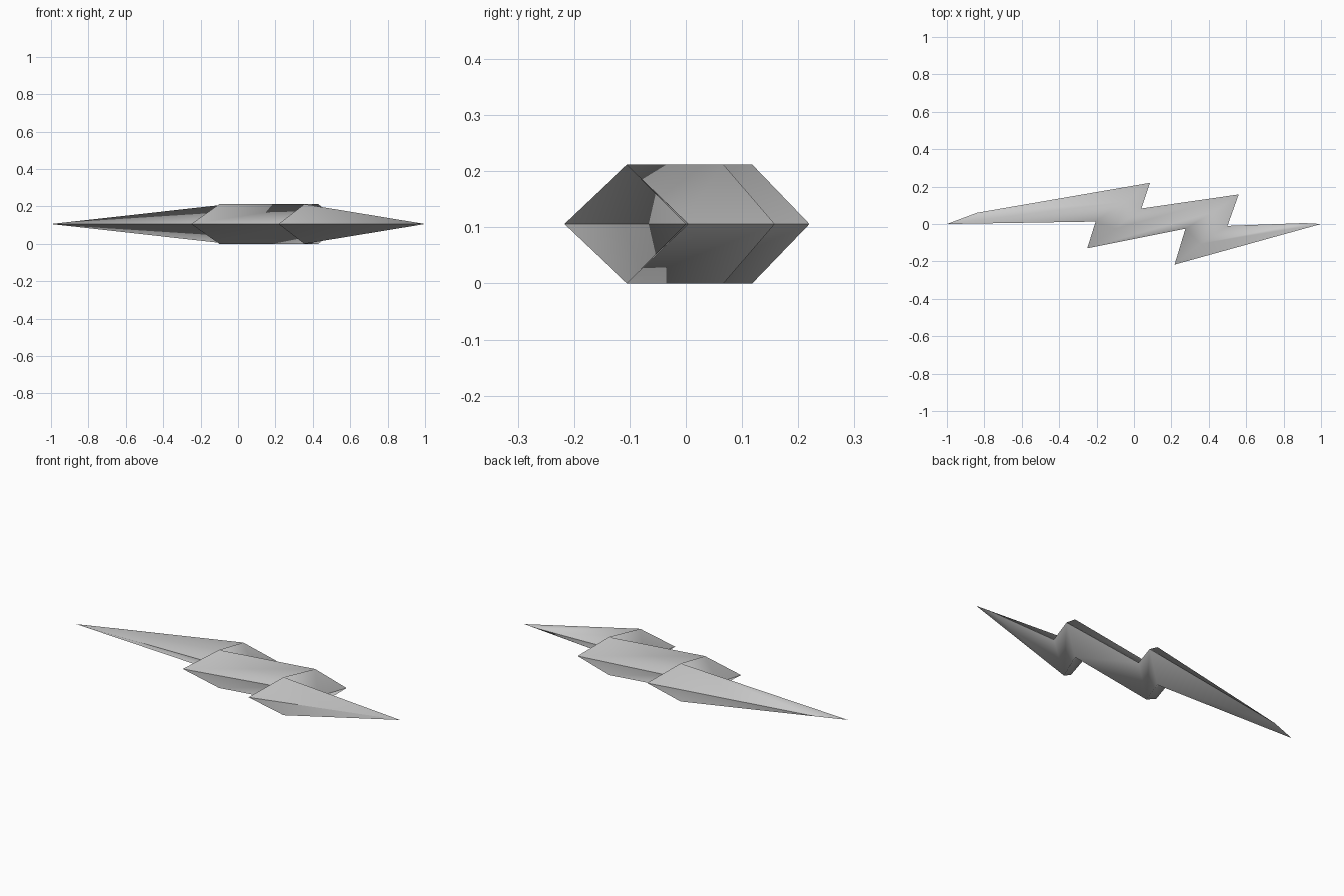
import bpy, bmesh

if "Cube" in bpy.data.objects:
    bpy.data.objects.remove(bpy.data.objects["Cube"], do_unlink=True)

grey = bpy.data.materials.new("plain_grey")
grey.use_nodes = True
colour = (0.6, 0.6, 0.6, 1)
grey.diffuse_color = colour
grey.node_tree.nodes["Principled BSDF"].inputs["Base Color"].default_value = colour

HALF = 0.106  # half thickness

# Ridge points of the raised spine
ridge = {"A": (-0.05, 0.118), "B": (-0.10, -0.025), "C": (0.43, 0.067), "D": (0.355, -0.105)}

# Zigzag outline at mid height, each point with the ridge point it slopes up to
outline = [
    (-1, 0, "A"), (-0.205, 0.013, "A"), (-0.25, -0.13, "B"), (0.275, -0.025, "C"),
    (0.217, -0.217, "D"), (1, 0, "D"), (0.91, 0.005, "D"), (0.50, -0.01, "D"),
    (0.56, 0.158, "C"), (0.04, 0.083, "B"), (0.085, 0.22, "A"), (-0.84, 0.06, "A"),
]

bm = bmesh.new()
rim = [bm.verts.new((x, y, HALF)) for x, y, _ in outline]

# Sloping faces of the top half, then the bottom half
for z in (2 * HALF, 0):
    spine = {name: bm.verts.new((x, y, z)) for name, (x, y) in ridge.items()}
    for i in range(len(outline)):
        j = (i + 1) % len(outline)
        corners = [rim[i], rim[j], spine[outline[j][2]]]
        if outline[i][2] != outline[j][2]:
            corners.append(spine[outline[i][2]])
        bm.faces.new(corners if z else corners[::-1])

# Smooth slopes with a sharp edge around the middle
for face in bm.faces:
    face.smooth = True
for edge in bm.edges:
    edge.smooth = not all(v in rim for v in edge.verts)
bm.normal_update()

mesh = bpy.data.meshes.new("lightning_bolt")
bm.to_mesh(mesh)
bm.free()
mesh.materials.append(grey)
bolt = bpy.data.objects.new("lightning_bolt", mesh)
bpy.context.collection.objects.link(bolt)
